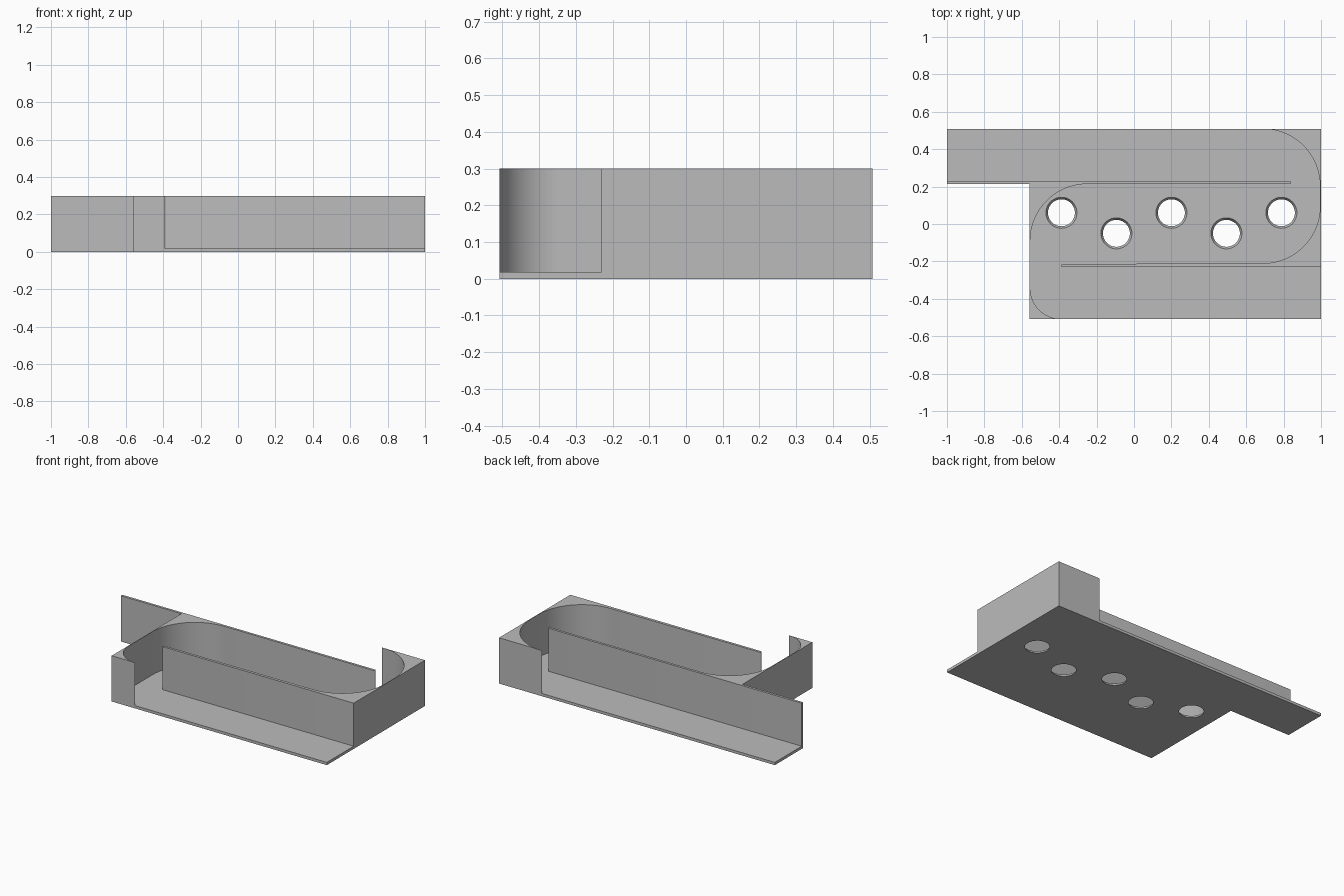
import bpy, bmesh
from math import cos, sin, radians

cube = bpy.data.objects.get("Cube")
if cube:
    bpy.data.objects.remove(cube, do_unlink=True)

grey = bpy.data.materials.new("light_grey")
grey.use_nodes = True
colour = (0.5, 0.5, 0.5, 1)
grey.diffuse_color = colour
grey.node_tree.nodes["Principled BSDF"].inputs["Base Color"].default_value = colour

FLOOR, TOP = 0.018, 0.3
BACK, RIGHT, LEFT = 0.508, 1.0, -0.56
OUT, IN = 0.23, 0.214      # outer and inner faces of the thin walls
SKIN = 0.005               # thinnest wall, beside the curves
R_BIG, R_SMALL = 0.305, 0.165
R_END = (OUT - IN) / 2


def arc(cx, cy, r, start, end, steps=24):
    angles = [radians(start + (end - start) * i / steps) for i in range(steps + 1)]
    return [(cx + r * cos(a), cy + r * sin(a)) for a in angles]


def prism(name, outline, z0, z1):
    bm = bmesh.new()
    base = bm.faces.new([bm.verts.new((x, y, z0)) for x, y in outline])
    top = bmesh.ops.extrude_face_region(bm, geom=[base])["geom"]
    verts = [v for v in top if isinstance(v, bmesh.types.BMVert)]
    bmesh.ops.translate(bm, verts=verts, vec=(0, 0, z1 - z0))
    bmesh.ops.recalc_face_normals(bm, faces=bm.faces)
    mesh = bpy.data.meshes.new(name)
    bm.to_mesh(mesh)
    bm.free()
    mesh.materials.append(grey)
    obj = bpy.data.objects.new(name, mesh)
    bpy.context.collection.objects.link(obj)
    return obj


def smooth(obj):
    bpy.ops.object.select_all(action="DESELECT")
    obj.select_set(True)
    bpy.context.view_layer.objects.active = obj
    bpy.ops.object.shade_smooth_by_angle(angle=radians(30))


# Base plate with a notch at the front right
plate = prism("base_plate", [(LEFT, -BACK), (RIGHT, -BACK), (RIGHT, BACK),
                             (-1, BACK), (-1, IN), (LEFT, IN)], 0, FLOOR)

# Five tapered holes in a zigzag row
for i in range(5):
    y = -0.05 if i % 2 else 0.06
    bpy.ops.mesh.primitive_cone_add(vertices=48, radius1=0.061, radius2=0.094,
                                    depth=3 * FLOOR,
                                    location=(-0.388 + 0.294 * i, y, FLOOR / 2))
    cutter = bpy.context.object
    cutter.name = f"hole_cutter_{i + 1}"
    cutter.data.materials.append(grey)
    cutter.hide_render = True
    cutter.hide_viewport = True
    cut = plate.modifiers.new("hole", "BOOLEAN")
    cut.operation = "DIFFERENCE"
    cut.solver = "EXACT"
    cut.object = cutter

# Wall around the +x end, running into the thin front wall
cx = RIGHT - SKIN - R_BIG
end_wall = prism("left_end_wall",
                 [(RIGHT, BACK)]
                 + arc(cx, BACK - R_BIG, R_BIG, 90, 0)
                 + arc(cx, R_BIG - IN + 0.004, R_BIG, 0, -90)
                 + arc(-0.39 + R_END, -(IN + OUT) / 2, R_END, 90, 270, 8)
                 + [(RIGHT, -OUT)], FLOOR, TOP)

# Wall around the -x end, running into the thin back wall
cx = LEFT + SKIN
other_wall = prism("right_end_wall",
                   [(LEFT, -BACK)]
                   + arc(cx + R_SMALL, R_SMALL - BACK, R_SMALL, 270, 180)
                   + arc(cx + R_BIG, IN - R_BIG, R_BIG, 180, 90)
                   + arc(0.84 - R_END, (IN + OUT) / 2, R_END, -90, 90, 8)
                   + [(-1, OUT), (-1, IN), (LEFT, IN)], FLOOR, TOP)

for wall in (end_wall, other_wall):
    smooth(wall)
